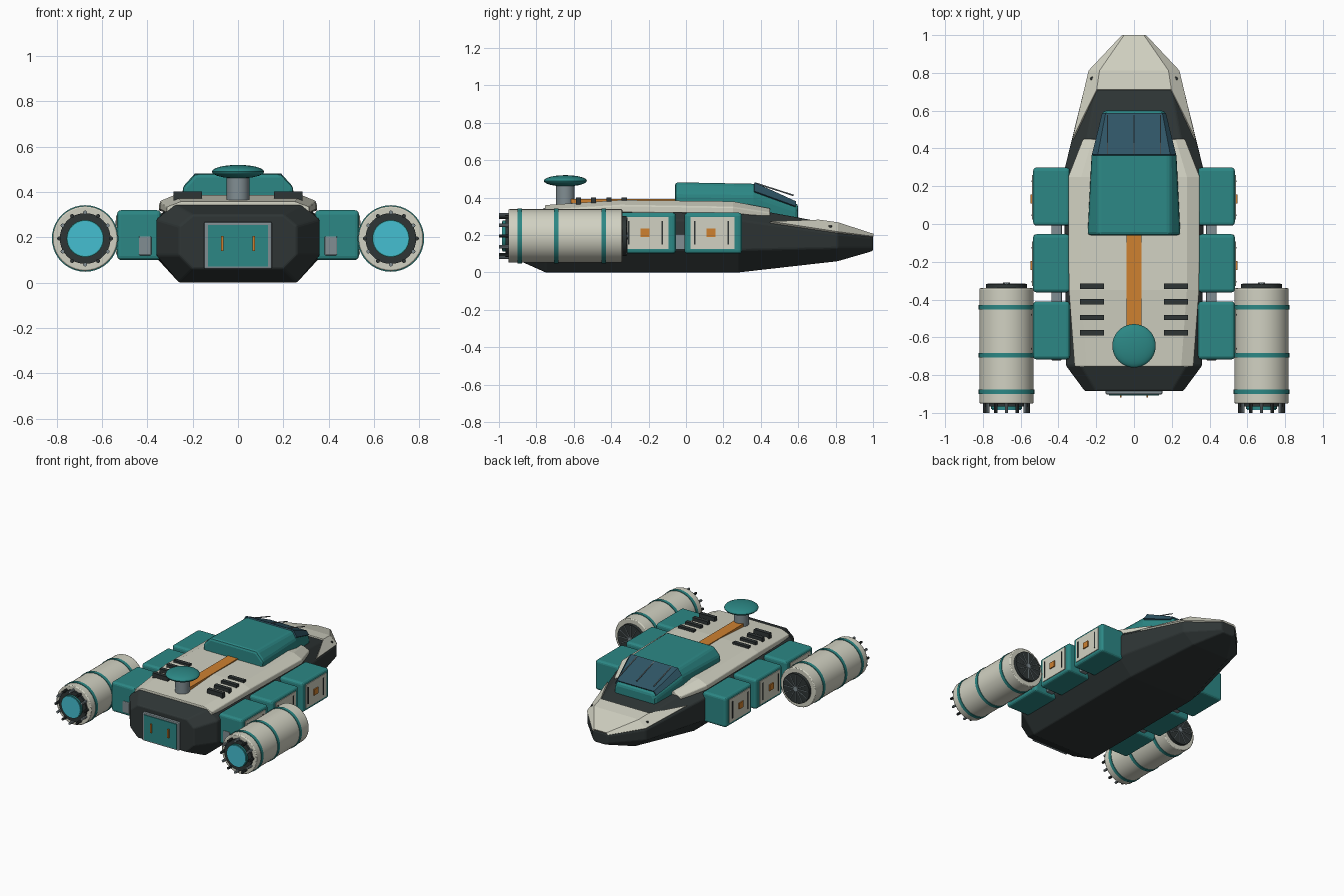
import bpy, bmesh, math
from mathutils import Vector

if "Cube" in bpy.data.objects:
    bpy.data.objects.remove(bpy.data.objects["Cube"])


def material(name, r, g, b):
    m = bpy.data.materials.new(name)
    m.diffuse_color = (r, g, b, 1)
    m.use_nodes = True
    m.node_tree.nodes["Principled BSDF"].inputs["Base Color"].default_value = m.diffuse_color
    return m


CREAM = material("cream", 0.64, 0.64, 0.54)
TEAL = material("teal", 0.025, 0.245, 0.235)
DARK = material("charcoal", 0.028, 0.036, 0.036)
GREY = material("steel_grey", 0.22, 0.27, 0.29)
ORANGE = material("orange", 0.62, 0.22, 0.03)
GLASS = material("dark_glass", 0.028, 0.09, 0.13)
CYAN = material("cyan_glow", 0.06, 0.52, 0.64)


def finish(bm, name, mat, bevel=0, segments=2, smooth=False, thick=0):
    bmesh.ops.recalc_face_normals(bm, faces=bm.faces)
    me = bpy.data.meshes.new(name)
    bm.to_mesh(me)
    bm.free()
    ob = bpy.data.objects.new(name, me)
    bpy.context.collection.objects.link(ob)
    me.materials.append(mat)
    if thick:
        mod = ob.modifiers.new("thickness", 'SOLIDIFY')
        mod.thickness, mod.offset = thick, 0
    if bevel:
        mod = ob.modifiers.new("bevel", 'BEVEL')
        mod.width, mod.segments = bevel, segments
        mod.limit_method, mod.angle_limit = 'ANGLE', math.radians(25)
    if smooth:
        bpy.ops.object.select_all(action='DESELECT')
        ob.select_set(True)
        bpy.context.view_layer.objects.active = ob
        bpy.ops.object.shade_smooth_by_angle(angle=math.radians(40))
    return ob


def box(name, mat, x, y, z, **kw):
    """Box from (min, max) ranges."""
    bm = bmesh.new()
    bmesh.ops.create_cube(bm, size=1)
    for v in bm.verts:
        v.co = [(r[0] + r[1]) / 2 + c * (r[1] - r[0]) for r, c in zip((x, y, z), v.co)]
    return finish(bm, name, mat, **kw)


def rod(name, mat, a, b, r, sides=32, **kw):
    """Cylinder between two points."""
    a, b = Vector(a), Vector(b)
    bm = bmesh.new()
    bmesh.ops.create_cone(bm, cap_ends=True, segments=sides, radius1=r, radius2=r, depth=(b - a).length)
    bm.transform((b - a).to_track_quat('Z', 'Y').to_matrix().to_4x4())
    bmesh.ops.translate(bm, verts=bm.verts, vec=(a + b) / 2)
    return finish(bm, name, mat, smooth=sides > 8, **kw)


def loft(name, mat, sections, closed=True, **kw):
    """Skin mirrored half sections: (y, [(x, z), ...]) running from bottom to top."""
    bm = bmesh.new()
    rings = []
    for y, half in sections:
        pts = list(half) + [(-x, z) for x, z in reversed(half)]
        rings.append([bm.verts.new((x, y, z)) for x, z in pts])
    n = len(rings[0])
    for a, b in zip(rings, rings[1:]):
        for i in range(n if closed else n - 1):
            j = (i + 1) % n
            bm.faces.new((a[i], a[j], b[j], b[i]))
    if closed:
        bm.faces.new(rings[0])
        bm.faces.new(rings[-1])
    return finish(bm, name, mat, **kw)


# Hull
loft("hull", DARK, [
    (-0.885, [(0.20, 0.06), (0.26, 0.12), (0.26, 0.25), (0.20, 0.30)]),
    (-0.75, [(0.26, 0.0), (0.36, 0.12), (0.36, 0.28), (0.28, 0.345)]),
    (0.28, [(0.26, 0.0), (0.37, 0.12), (0.37, 0.28), (0.28, 0.352)]),
    (0.81, [(0.15, 0.06), (0.24, 0.13), (0.24, 0.205), (0.18, 0.255)]),
    (1.0, [(0.04, 0.115), (0.06, 0.13), (0.06, 0.185), (0.05, 0.197)])], bevel=0.008)

# Nose plating, notched at the back
bm = bmesh.new()
left, right = [[bm.verts.new((s * x, y, z)) for x, y, z in (
    (0.322, 0.45, 0.268), (0.195, 0.71, 0.276), (0.236, 0.81, 0.213), (0.18, 0.81, 0.262),
    (0.058, 0.998, 0.189), (0.05, 0.998, 0.201))] for s in (-1, 1)]
for p in (left, right):
    bm.faces.new((p[0], p[2], p[3], p[1]))
    bm.faces.new((p[2], p[4], p[5], p[3]))
for i, j in ((1, 3), (3, 5)):
    bm.faces.new((left[i], left[j], right[j], right[i]))
finish(bm, "nose_plating", CREAM, thick=0.014)

# Upper deck plate
loft("deck", CREAM, [
    (-0.755, [(0.25, 0.325), (0.315, 0.305), (0.315, 0.335), (0.25, 0.36)]),
    (-0.35, [(0.27, 0.345), (0.345, 0.32), (0.345, 0.36), (0.28, 0.387)]),
    (0.25, [(0.27, 0.34), (0.348, 0.315), (0.348, 0.35), (0.28, 0.38)]),
    (0.45, [(0.20, 0.30), (0.27, 0.295), (0.27, 0.32), (0.22, 0.342)])], bevel=0.006)

# Cabin and windscreen
loft("cabin", TEAL, [
    (-0.06, [(0.24, 0.36), (0.248, 0.42), (0.19, 0.482)]),
    (0.36, [(0.225, 0.31), (0.225, 0.415), (0.19, 0.474)]),
    (0.60, [(0.165, 0.27), (0.165, 0.335), (0.145, 0.365)])], bevel=0.018)
loft("windscreen", GLASS, [
    (0.365, [(0.219, 0.432), (0.19, 0.477)]),
    (0.585, [(0.165, 0.352), (0.148, 0.377)])], closed=False, thick=0.01)
for x in (-0.14, 0, 0.14):
    rod("wiper", GREY, (x, 0.37, 0.478), (x, 0.575, 0.412), 0.004, 6)

# Deck stripe and vents
box("deck_stripe", ORANGE, (-0.04, 0.04), (-0.62, -0.05), (0.37, 0.392))
for s in (-1, 1):
    for y in (-0.33, -0.412, -0.495, -0.575):
        box("deck_vent", DARK, sorted((s * 0.16, s * 0.285)), (y - 0.014, y + 0.014), (0.35, 0.402))
    rod("nose_port", DARK, (s * 0.222, 0.77, 0.2), (s * 0.222, 0.77, 0.25), 0.01, 12)

# Dish on its post
rod("dish_post", GREY, (0, -0.645, 0.35), (0, -0.645, 0.48), 0.05)
bm = bmesh.new()
bmesh.ops.create_uvsphere(bm, u_segments=40, v_segments=16, radius=1)
for v in bm.verts:
    v.co = (v.co.x * 0.115, v.co.y * 0.115 - 0.645, v.co.z * 0.03 + 0.49)
finish(bm, "dish", TEAL, smooth=True)

# Rear door
box("door_frame", GREY, (-0.15, 0.15), (-0.902, -0.86), (0.06, 0.268), bevel=0.006)
for s in (-1, 1):
    box("door_leaf", TEAL, sorted((s * 0.001, s * 0.132)), (-0.908, -0.89), (0.072, 0.255))
    box("door_handle", ORANGE, (s * 0.07 - 0.005, s * 0.07 + 0.005), (-0.918, -0.905), (0.14, 0.205))
box("door_gap", DARK, (-0.001, 0.001), (-0.907, -0.89), (0.072, 0.255))

for s in (-1, 1):
    def span(a, b):
        return sorted((s * a, s * b))

    # Side pods with hatch panels
    for y in (0.145, -0.208, -0.563):
        box("side_pod", TEAL, span(0.34, 0.534), (y - 0.154, y + 0.154), (0.1, 0.32),
            bevel=0.018, segments=3)
        box("pod_panel", CREAM, span(0.52, 0.539), (y - 0.12, y + 0.115), (0.125, 0.297))
        box("panel_latch", ORANGE, span(0.53, 0.547), (y - 0.036, y + 0.012), (0.19, 0.234))
        for dy in (-0.098, 0.082):
            box("panel_slot", DARK, span(0.53, 0.542), (y + dy - 0.004, y + dy + 0.004), (0.15, 0.275))
    box("pod_connector", GREY, span(0.382, 0.438), (-0.722, 0.2), (0.12, 0.205), bevel=0.006)

    # Engines
    cx, cz = s * 0.675, 0.195

    def barrel(name, mat, y0, y1, r, **kw):
        rod(name, mat, (cx, y0, cz), (cx, y1, cz), r, 40, **kw)

    barrel("engine_body", CREAM, -0.95, -0.34, 0.143, bevel=0.006)
    for y in (-0.44, -0.695, -0.888):
        barrel("engine_band", TEAL, y - 0.012, y + 0.012, 0.147)
    barrel("intake", DARK, -0.35, -0.318, 0.108)
    barrel("intake_hub", GREY, -0.35, -0.311, 0.018)
    barrel("nozzle_ring", DARK, -0.965, -0.94, 0.112)
    barrel("nozzle_rim", TEAL, -0.98, -0.95, 0.082)
    barrel("nozzle_glow", CYAN, -0.984, -0.95, 0.077)
    for i in range(12):
        a = math.tau * i / 12
        dx, dz = math.cos(a), math.sin(a)
        px, pz = cx + dx * 0.115, cz + dz * 0.115
        rod("nozzle_prong", GREY if i % 2 else DARK, (px, -1.0, pz), (px, -0.94, pz), 0.009, 8)
        rod("intake_spoke", GREY, (cx, -0.317, cz), (cx + dx * 0.1, -0.317, cz + dz * 0.1), 0.003, 6)
